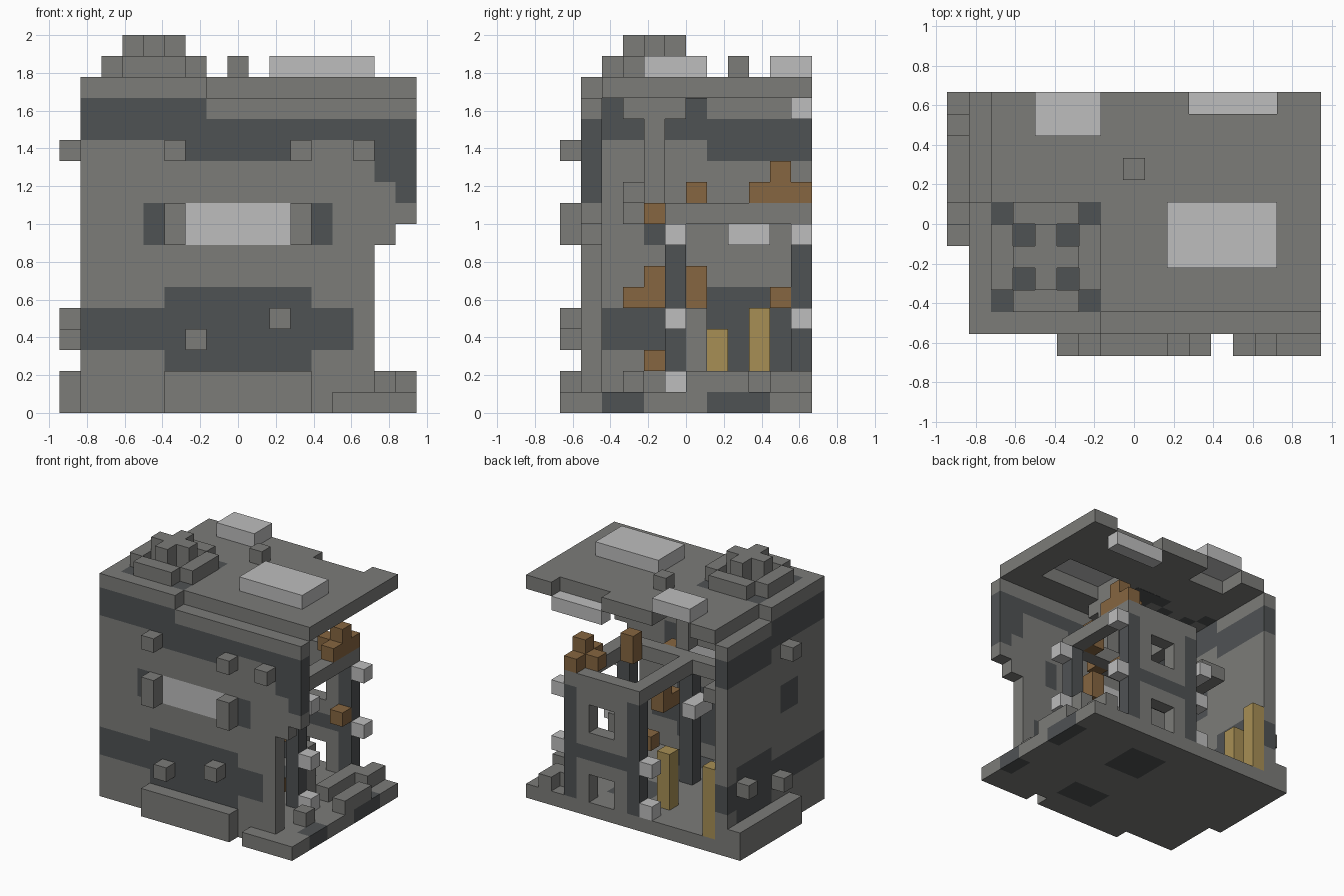
import bpy
import bmesh
from mathutils import Vector

cube = bpy.data.objects.get("Cube")
if cube:
    bpy.data.objects.remove(cube, do_unlink=True)

U = 1 / 9                              # block size
ORIGIN = Vector((-8.5, -6, 0))


def material(name, r, g, b):
    m = bpy.data.materials.new(name)
    m.use_nodes = True
    m.diffuse_color = (r, g, b, 1)
    m.node_tree.nodes["Principled BSDF"].inputs["Base Color"].default_value = (r, g, b, 1)
    return m


MATS = [material("stone grey", .2, .2, .19), material("dark slate", .078, .085, .088),
        material("pale lamp", .51, .51, .51), material("brown wood", .24, .133, .052),
        material("straw yellow", .386, .275, .09)]
GREY, DARK, PALE, BROWN, YELLOW = range(5)

# axis, step and the four corner offsets of each side of a block
SIDES = []
for axis in range(3):
    a, b = (axis + 1) % 3, (axis + 2) % 3
    for step in (0, 1):
        ring = []
        for p, q in ((0, 0), (1, 0), (1, 1), (0, 1)):
            v = [0, 0, 0]
            v[axis], v[a], v[b] = step, p, q
            ring.append(tuple(v))
        SIDES.append((axis, step, ring if step else ring[::-1]))


def span(lo, hi):
    return {(i, j, k) for i in range(lo[0], hi[0])
            for j in range(lo[1], hi[1]) for k in range(lo[2], hi[2])}


def blocks(name, cells, colour):
    """Mesh the outer skin of a set of blocks; colour is an index or a rule."""
    bm = bmesh.new()
    verts = {}
    for cell in sorted(cells):
        for axis, step, ring in SIDES:
            near = list(cell)
            near[axis] += 1 if step else -1
            if tuple(near) in cells:
                continue
            corners = []
            for off in ring:
                key = tuple(c + o for c, o in zip(cell, off))
                if key not in verts:
                    verts[key] = bm.verts.new((Vector(key) + ORIGIN) * U)
                corners.append(verts[key])
            face = bm.faces.new(corners)
            face.material_index = colour(*cell) if callable(colour) else colour
    mesh = bpy.data.meshes.new(name)
    bm.to_mesh(mesh)
    bm.free()
    for m in MATS:
        mesh.materials.append(m)
    obj = bpy.data.objects.new(name, mesh)
    bpy.context.collection.objects.link(obj)
    return obj


def box(name, lo, size, colour=GREY):
    hi = [a + s for a, s in zip(lo, size)]
    return blocks(name, span(lo, hi), colour)


# Base slab with worn dark patches
def base_colour(i, j, k):
    if i == 16 and (j in (2, 3) or 7 <= j <= 9):
        return DARK
    if 9 <= i <= 11 and (7 <= j <= 9 or j in (2, 3)):
        return DARK
    return GREY


blocks("base", span((1, 1, 0), (17, 12, 1)), base_colour)
box("front_step", (5, 0, 0), (7, 1, 2))
box("front_corner_step", (13, 0, 0), (4, 1, 1))
box("side_step", (0, 5, 0), (1, 7, 2))


# Front wall with bands and a broken right edge
def front_colour(i, j, k):
    if k == 13 or (k == 14 and i < 7):
        return DARK
    if k == 12 and (6 <= i <= 10 or i >= 15) or (k == 11 and i >= 15) or (k == 10 and i == 16):
        return DARK
    if k in (8, 9):
        if 6 <= i <= 10:
            return PALE
        if i in (4, 12):
            return DARK
    if (k in (3, 4) and i <= 13) or (2 <= k <= 5 and 5 <= i <= 11):
        return DARK
    return GREY


front = span((1, 1, 1), (15, 2, 15)) | span((15, 1, 8), (16, 2, 15)) | span((16, 1, 9), (17, 2, 15))
blocks("front_wall", front, front_colour)


# Closed side wall with matching bands
def side_colour(i, j, k):
    if k == 13 or (k == 14 and j < 7) or (k == 12 and j >= 7):
        return DARK
    if k in (8, 9) and j in (4, 5):
        return DARK
    if k in (3, 4) or (2 <= k <= 5 and 7 <= j <= 10):
        return DARK
    return GREY


blocks("side_wall", span((1, 2, 1), (2, 12, 15)), side_colour)

# Studs and lamp brackets on the walls
for n, (i, k) in enumerate(((5, 12), (11, 12), (14, 12), (10, 4), (6, 3))):
    box(f"front_stud_{n}", (i, 0, k), (1, 1, 1))
for i in (5, 11):
    box(f"lamp_bracket_{i}", (i, 0, 8), (1, 1, 2))
for n, (j, k) in enumerate(((10, 4), (6, 3), (5, 12))):
    box(f"side_stud_{n}", (0, j, k), (1, 1, 1))

# Roof slab, lower along two edges, open under the lamps
TURRET = {(i, j) for i in range(2, 7) for j in range(2, 7)}
GAPS = {(i, j) for i, j in TURRET if abs(i - 4) == abs(j - 4) and i != 4}


def roof_colour(i, j, k):
    return DARK if (i, j) in GAPS or (i in (7, 8, 9) and j in (5, 6) and k < 15) else GREY


roof = span((1, 1, 15), (17, 12, 16))
roof -= span((7, 1, 15), (17, 2, 16)) | span((1, 7, 15), (2, 12, 16))
roof -= span((10, 4, 15), (15, 7, 16)) | span((4, 10, 15), (7, 12, 16)) | span((11, 11, 15), (15, 12, 16))
blocks("roof", roof, roof_colour)
box("roof_lamp", (10, 4, 16), (5, 3, 1), PALE)
box("rear_roof_lamp", (4, 10, 16), (3, 2, 1), PALE)
box("rear_hanging_lamp", (11, 11, 14), (4, 1, 1), PALE)
box("roof_stud", (8, 8, 16), (1, 1, 1))
box("underside_patch", (7, 5, 15), (2, 2, 1), DARK).scale.z = .999

# Roof turret: pierced ring with a raised cross
blocks("turret_ring", {(i, j, 16) for i, j in TURRET - GAPS}, GREY)
blocks("turret_cross", {(i, j, 17) for i in (3, 4, 5) for j in (3, 4, 5) if i == 4 or j == 4}, GREY)

# Inner frame: dark posts with small lamps
for i, j in ((13, 5), (13, 11), (8, 11), (8, 5)):
    box(f"post_{i}_{j}", (i, j, 1), (1, 1, 8), DARK)
for i, j, k in ((14, 11, 8), (14, 11, 4), (14, 5, 8), (14, 5, 4), (14, 5, 1), (7, 11, 4), (7, 11, 1)):
    box(f"post_lamp_{i}_{j}_{k}", (i, j, k), (1, 1, 1), PALE)

# Rear panel between posts, with two openings and a dark rail
panel = span((9, 11, 1), (13, 12, 9)) - span((10, 11, 6), (12, 12, 8)) - span((10, 11, 1), (12, 12, 3))
blocks("rear_panel", panel, lambda i, j, k: DARK if k == 4 else GREY)

# Beams at mid height
box("rear_beam", (8, 11, 9), (6, 1, 1))
box("side_beam", (13, 5, 9), (1, 6, 1))
box("inner_beam", (4, 5, 9), (9, 1, 1))
box("middle_beam", (8, 6, 9), (1, 5, 1))
box("ledge", (3, 3, 9), (2, 6, 1))
box("ledge_rise", (3, 3, 10), (6, 1, 1))
box("hanging_post", (9, 4, 10), (1, 1, 5))
box("hanging_bar", (9, 3, 14), (1, 3, 1))
box("inner_lamp", (5, 8, 8), (1, 2, 1), PALE)

# Wooden pieces
wood = span((13, 9, 10), (14, 12, 11)) | span((13, 10, 9), (14, 11, 12)) | {(12, 10, 10)}
blocks("wood_cross", wood, BROWN)
box("wood_upright", (12, 6, 9), (1, 1, 2), BROWN)
box("wood_low_upright", (12, 6, 5), (1, 1, 2), BROWN)
blocks("wood_corner", {(11, 3, 5), (11, 4, 5), (11, 4, 6)}, BROWN)
for i, j, k in ((10, 4, 9), (13, 10, 5), (12, 4, 2)):
    box(f"wood_block_{i}_{j}", (i, j, k), (1, 1, 1), BROWN)

# Straw bundles along the side wall
for j, z, h in ((7, 1, 3), (9, 1, 4), (11, 1, 5)):
    box(f"straw_{j}", (2, j, z), (1, 1, h), YELLOW)
box("straw_inner", (7, 9, 1), (1, 1, 4), YELLOW)

# Rubble on the base
box("rubble_rear", (15, 10, 1), (1, 2, 1))
box("rubble_bar", (14, 7, 1), (1, 4, 1))
box("rubble_side", (16, 6, 1), (1, 3, 1))
box("rubble_front", (15, 3, 1), (1, 1, 1))
box("rubble_step", (13, 6, 1), (1, 1, 4))
